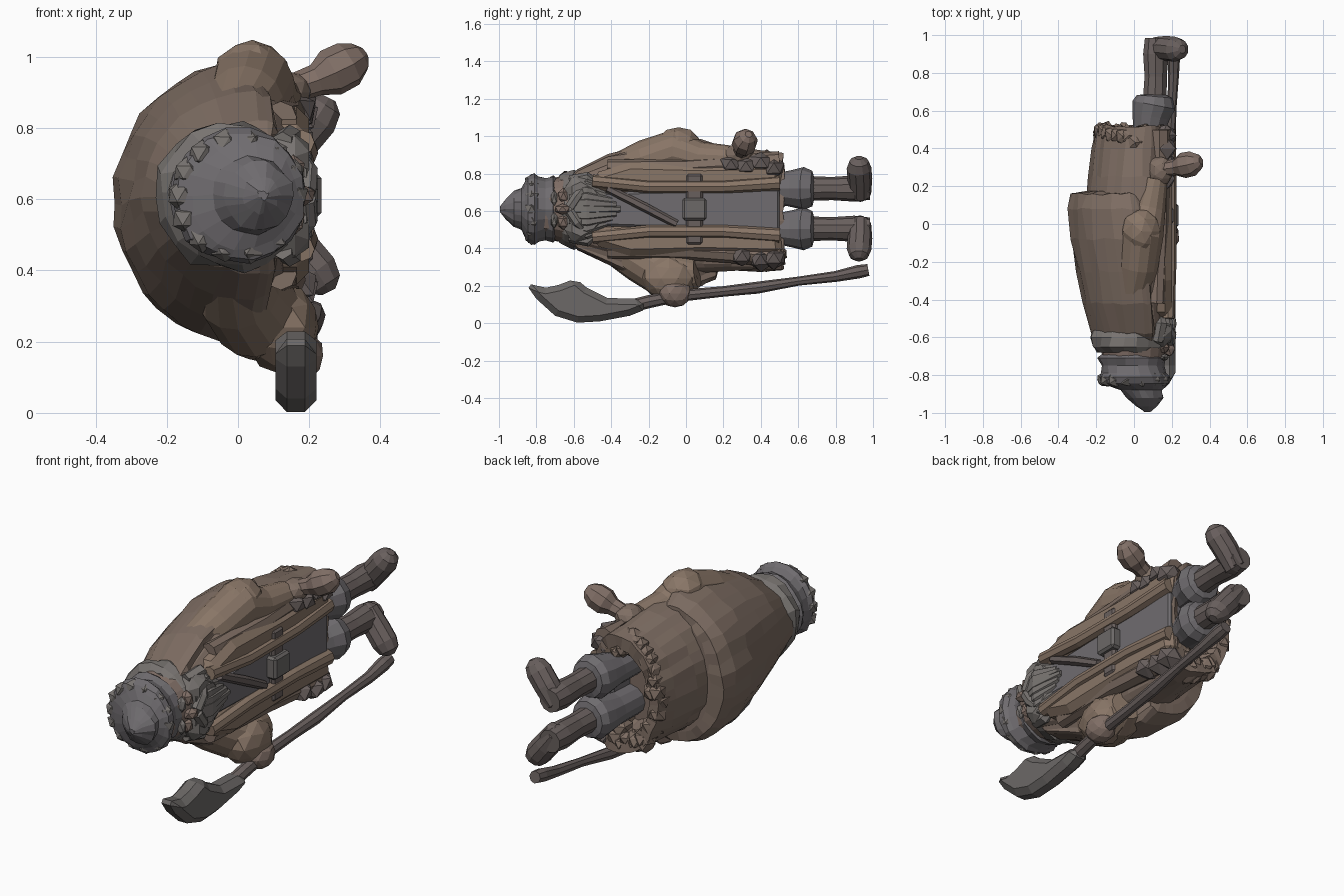
import bpy, bmesh, math, random
from mathutils import Vector
random.seed(4)

def mat(name, c):
    m = bpy.data.materials.new(name)
    m.diffuse_color = (*c, 1)
    return m

BROWN = mat("brown_cloth", (0.21, 0.155, 0.125))
TAN = mat("tan_cloth", (0.25, 0.18, 0.135))
DARK = mat("dark_leather", (0.14, 0.115, 0.11))
GREY = mat("grey_cloth", (0.16, 0.15, 0.16))
HAIR = mat("hair", (0.19, 0.175, 0.165))
SKIN = mat("skin", (0.22, 0.16, 0.135))
STEEL = mat("steel", (0.15, 0.14, 0.135))

def finish(name, bm, m):
    bmesh.ops.recalc_face_normals(bm, faces=bm.faces[:])
    me = bpy.data.meshes.new(name)
    bm.to_mesh(me)
    bm.free()
    me.materials.append(m)
    ob = bpy.data.objects.new(name, me)
    bpy.context.collection.objects.link(ob)
    return ob

def skin_rings(name, rings, m):
    """Bridge equal-sized point rings and cap both ends."""
    bm = bmesh.new()
    vs = [[bm.verts.new(p) for p in r] for r in rings]
    n = len(rings[0])
    for a, b in zip(vs, vs[1:]):
        for i in range(n):
            j = (i + 1) % n
            bm.faces.new((a[i], a[j], b[j], b[i]))
    bm.faces.new(vs[0])
    bm.faces.new(vs[-1])
    return finish(name, bm, m)

def body(name, rows, m, n=36, jit=0.008, f=0.2):
    """Rows (y, back x, front x, low z, high z): round back, flattened front."""
    rings = []
    for y, xb, xf, z0, z1 in rows:
        cx = xf - f * (xf - xb)
        ring = []
        for i in range(n):
            t = 2 * math.pi * i / n
            c, s = math.cos(t), math.sin(t)
            x = cx + (xf - cx) * c ** 0.6 if c > 0 else cx + (cx - xb) * c
            ring.append((x + random.uniform(-jit, jit), y + random.uniform(-jit, jit),
                         (z0 + z1) / 2 + (z1 - z0) / 2 * s + random.uniform(-jit, jit)))
        rings.append(ring)
    return skin_rings(name, rings, m)

def tube(name, pts, m, n=10):
    """Points (x, y, z, radius) swept with round sections."""
    rings = []
    P = [Vector(p[:3]) for p in pts]
    for i, p in enumerate(pts):
        d = (P[min(i + 1, len(P) - 1)] - P[max(i - 1, 0)]).normalized()
        u = d.cross(Vector((1, 0, 0)) if abs(d.x) < 0.8 else Vector((0, 0, 1))).normalized()
        v = d.cross(u)
        rings.append([P[i] + p[3] * (u * math.cos(2 * math.pi * k / n) + v * math.sin(2 * math.pi * k / n))
                      for k in range(n)])
    return skin_rings(name, rings, m)

def lump(name, c, r, m, sub=2, jit=0.06):
    bm = bmesh.new()
    bmesh.ops.create_icosphere(bm, subdivisions=sub, radius=1)
    for v in bm.verts:
        k = 1 + random.uniform(-jit, jit)
        v.co = Vector([c[i] + v.co[i] * r[i] * k for i in range(3)])
    return finish(name, bm, m)

def slab(name, outline, x0, x1, m, bev=0.012):
    """Extrude a (y, z) outline from x0 to x1 with softened edges."""
    ob = skin_rings(name, [[(x, y, z) for y, z in outline] for x in (x0, x1)], m)
    b = ob.modifiers.new("soft_edge", "BEVEL")
    b.width = bev
    return ob

# Coat (hollow at the hem), shoulder cape and the inner grey tunic
body("long_coat", [(-0.60, -0.18, 0.16, 0.43, 0.78), (-0.4, -0.22, 0.16, 0.36, 0.87),
     (-0.15, -0.26, 0.16, 0.28, 0.94), (0.1, -0.26, 0.16, 0.27, 0.95), (0.25, -0.24, 0.16, 0.28, 0.94),
     (0.4, -0.22, 0.17, 0.28, 0.92), (0.52, -0.20, 0.17, 0.29, 0.91), (0.51, -0.14, 0.13, 0.36, 0.84),
     (0.36, -0.10, 0.10, 0.40, 0.80)], BROWN, f=0.3)
body("back_cape", [(-0.63, -0.17, 0.12, 0.45, 0.77), (-0.58, -0.22, 0.13, 0.39, 0.82),
     (-0.42, -0.27, 0.12, 0.32, 0.90), (-0.25, -0.30, 0.11, 0.24, 0.945), (-0.08, -0.335, 0.10, 0.19, 0.98),
     (0.08, -0.35, 0.08, 0.20, 0.98), (0.16, -0.33, 0.06, 0.24, 0.95), (0.17, -0.26, 0.02, 0.29, 0.91)],
     BROWN, f=0.2)
slab("tunic_front", [(-0.45, 0.52), (-0.45, 0.70), (0.5, 0.72), (0.5, 0.49)], 0.08, 0.185, GREY)

# Coat fronts, lapels, belt and buckle, mirrored about z = 0.61
for s, side in ((1, "upper"), (-1, "lower")):
    def zz(d):
        return 0.61 + s * d
    slab(side + "_coat_front", [(-0.5, zz(0.1)), (-0.3, zz(0.09)), (0.5, zz(0.1)), (0.52, zz(0.25)),
         (0.1, zz(0.24)), (-0.3, zz(0.25)), (-0.5, zz(0.19))], 0.05, 0.2, TAN, 0.035)
    tube(side + "_lapel", [(0.18, -0.5, zz(0.15), 0.035), (0.19, -0.2, zz(0.12), 0.035),
         (0.19, 0.2, zz(0.12), 0.035), (0.18, 0.5, zz(0.14), 0.04)], TAN, 8)
    tube(side + "_side_fold", [(0.12, -0.42, zz(0.22), 0.045), (0.135, 0.0, zz(0.22), 0.05),
         (0.135, 0.5, zz(0.25), 0.06)], BROWN, 8)
tube("chest_strap", [(0.185, -0.42, 0.72, 0.022), (0.195, -0.22, 0.62, 0.025), (0.19, -0.05, 0.53, 0.022)], DARK, 6)
slab("belt", [(0.0, 0.42), (0.0, 0.80), (0.09, 0.80), (0.09, 0.42)], 0.1, 0.21, DARK)
slab("belt_buckle", [(-0.02, 0.55), (-0.02, 0.67), (0.11, 0.67), (0.11, 0.55)], 0.15, 0.235, STEEL)

# Ragged fur hem around the coat end
for i in range(60):
    t = 2 * math.pi * i / 30
    c = math.cos(t)
    if c > 0.6:
        continue
    r = random.uniform(0.035, 0.055)
    k = 1 if i < 30 else 0.86
    lump("fur_hem_tuft", (-0.01 + (0.16 if c > 0 else 0.165) * c * k, 0.475 + random.uniform(-0.05, 0.02),
         0.6 + 0.28 * k * math.sin(t)), (r, r * 1.2, r), BROWN, 1, 0.18)

# Legs: flared breeches, shins and outward-turned boots
for s, zc, side in ((1, 0.72, "upper"), (-1, 0.505, "lower")):
    tube(side + "_breeches", [(0.07, 0.34, zc, 0.08), (0.08, 0.5, zc, 0.085), (0.09, 0.57, zc, 0.10),
         (0.105, 0.63, zc, 0.115), (0.11, 0.675, zc, 0.095), (0.11, 0.685, zc, 0.06)], GREY, 12)
    tube(side + "_shin", [(0.11, 0.66, zc, 0.066), (0.115, 0.78, zc, 0.062), (0.115, 0.9, zc, 0.07),
         (0.115, 0.985, zc, 0.06)], DARK, 10)
    tube(side + "_boot", [(0.09, 0.935, zc - s * 0.05, 0.03), (0.11, 0.93, zc - s * 0.03, 0.06),
         (0.17, 0.93, zc + s * 0.05, 0.066), (0.22, 0.925, zc + s * 0.11, 0.066),
         (0.245, 0.925, zc + s * 0.145, 0.052), (0.255, 0.925, zc + s * 0.165, 0.022)], DARK, 10)

# Head, brimmed cap with pointed top, face
def head_rings(name, rows, m, n=18, jit=0.006):
    return skin_rings(name, [[(x + r * math.cos(2 * math.pi * k / n) + random.uniform(-jit, jit), y,
        0.61 + r * math.sin(2 * math.pi * k / n) + random.uniform(-jit, jit)) for k in range(n)]
        for y, x, r in rows], m)
head_rings("head", [(-0.55, 0.0, 0.17), (-0.63, 0.0, 0.185), (-0.72, 0.0, 0.165), (-0.8, 0.0, 0.15)], SKIN)
head_rings("cap", [(-0.69, -0.01, 0.16), (-0.71, -0.01, 0.18), (-0.75, -0.01, 0.165), (-0.79, 0.0, 0.175),
     (-0.81, 0.0, 0.19), (-0.845, 0.01, 0.18), (-0.86, 0.02, 0.15), (-0.88, 0.04, 0.11),
     (-0.92, 0.06, 0.095), (-0.965, 0.068, 0.05), (-0.995, 0.07, 0.012)], GREY)
for i in range(14):
    t = 2 * math.pi * i / 14
    lump("cap_fur_tuft", (0.16 * math.cos(t), -0.825, 0.61 + 0.15 * math.sin(t)),
         (0.042, 0.04, 0.042), HAIR, 1, 0.12)
head_rings("fur_collar", [(-0.68, -0.02, 0.17), (-0.65, -0.02, 0.2), (-0.60, -0.02, 0.21),
     (-0.55, -0.02, 0.19)], HAIR, 18, 0.012)
lump("nose", (0.185, -0.66, 0.61), (0.035, 0.045, 0.03), SKIN, 1, 0.03)
for s in (1, -1):
    lump("eyebrow", (0.16, -0.705, 0.61 + s * 0.06), (0.025, 0.02, 0.045), HAIR, 1, 0.05)
    lump("cheek", (0.155, -0.655, 0.61 + s * 0.07), (0.035, 0.035, 0.045), SKIN, 1, 0.05)
    tube("moustache", [(0.19, -0.62, 0.61 + s * 0.01, 0.03), (0.195, -0.58, 0.61 + s * 0.07, 0.03),
         (0.17, -0.53, 0.61 + s * 0.13, 0.012)], HAIR, 7)

# Broad beard made of a wedge and overlapping locks
slab("beard", [(-0.65, 0.46), (-0.65, 0.76), (-0.56, 0.80), (-0.47, 0.75), (-0.36, 0.61),
     (-0.47, 0.47), (-0.56, 0.42)], 0.07, 0.2, HAIR, 0.04)
for i in range(11):
    d = (i - 5) / 5
    x = 0.185 - 0.05 * d * d
    tube("beard_lock", [(x - 0.01, -0.62, 0.61 + 0.15 * d, 0.03), (x + 0.01, -0.53, 0.61 + 0.165 * d, 0.035),
         (x, -0.35 - 0.11 * abs(d), 0.61 + 0.12 * d, 0.016)], HAIR, 6)

# Lower arm holding the polearm
tube("lower_sleeve", [(-0.02, -0.42, 0.43, 0.09), (0.0, -0.25, 0.34, 0.12), (0.05, -0.14, 0.28, 0.13),
     (0.08, -0.02, 0.26, 0.12), (0.10, 0.06, 0.27, 0.08)], TAN, 14)
lump("lower_cuff", (0.12, -0.09, 0.24), (0.11, 0.15, 0.125), TAN)
lump("lower_hand", (0.17, -0.06, 0.16), (0.07, 0.09, 0.075), SKIN)

# Upper arm bent forward with an open hand
tube("upper_sleeve", [(-0.02, -0.42, 0.80, 0.08), (0.02, -0.22, 0.87, 0.11), (0.04, -0.05, 0.92, 0.12),
     (0.08, 0.08, 0.88, 0.09), (0.11, 0.24, 0.88, 0.07)], TAN, 14)
lump("upper_elbow", (0.04, -0.04, 0.935), (0.11, 0.13, 0.115), TAN)
lump("upper_cuff", (0.14, 0.28, 0.90), (0.07, 0.08, 0.06), BROWN)
tube("upper_hand", [(0.15, 0.29, 0.91, 0.04), (0.22, 0.30, 0.935, 0.045), (0.26, 0.31, 0.955, 0.068),
     (0.31, 0.32, 0.98, 0.066), (0.34, 0.33, 1.0, 0.045), (0.355, 0.335, 1.01, 0.02)], SKIN, 8)

# Pouches hanging along both sides of the coat
for y, z in ((0.24, 0.85), (0.32, 0.84), (0.40, 0.86), (0.47, 0.83), (0.40, 0.34), (0.47, 0.35), (0.3, 0.36)):
    lump("pouch", (0.15, y, z), (0.08, 0.065, 0.06), DARK, 1, 0.1)

# Polearm: crooked shaft and curved blade
tube("polearm_shaft", [(0.16, -0.32, 0.085, 0.035), (0.165, -0.2, 0.115, 0.035), (0.17, -0.05, 0.145, 0.032),
     (0.18, 0.2, 0.17, 0.028), (0.19, 0.38, 0.19, 0.032), (0.20, 0.6, 0.225, 0.024), (0.21, 0.8, 0.25, 0.029),
     (0.21, 0.92, 0.275, 0.036), (0.21, 0.975, 0.285, 0.032)], DARK, 8)
slab("polearm_blade", [(-0.86, 0.215), (-0.75, 0.19), (-0.68, 0.205), (-0.59, 0.24), (-0.53, 0.19),
     (-0.42, 0.135), (-0.24, 0.13), (-0.2, 0.08), (-0.3, 0.04), (-0.46, 0.01), (-0.58, 0.003), (-0.7, 0.04),
     (-0.8, 0.13)], 0.105, 0.22, STEEL, 0.035)
